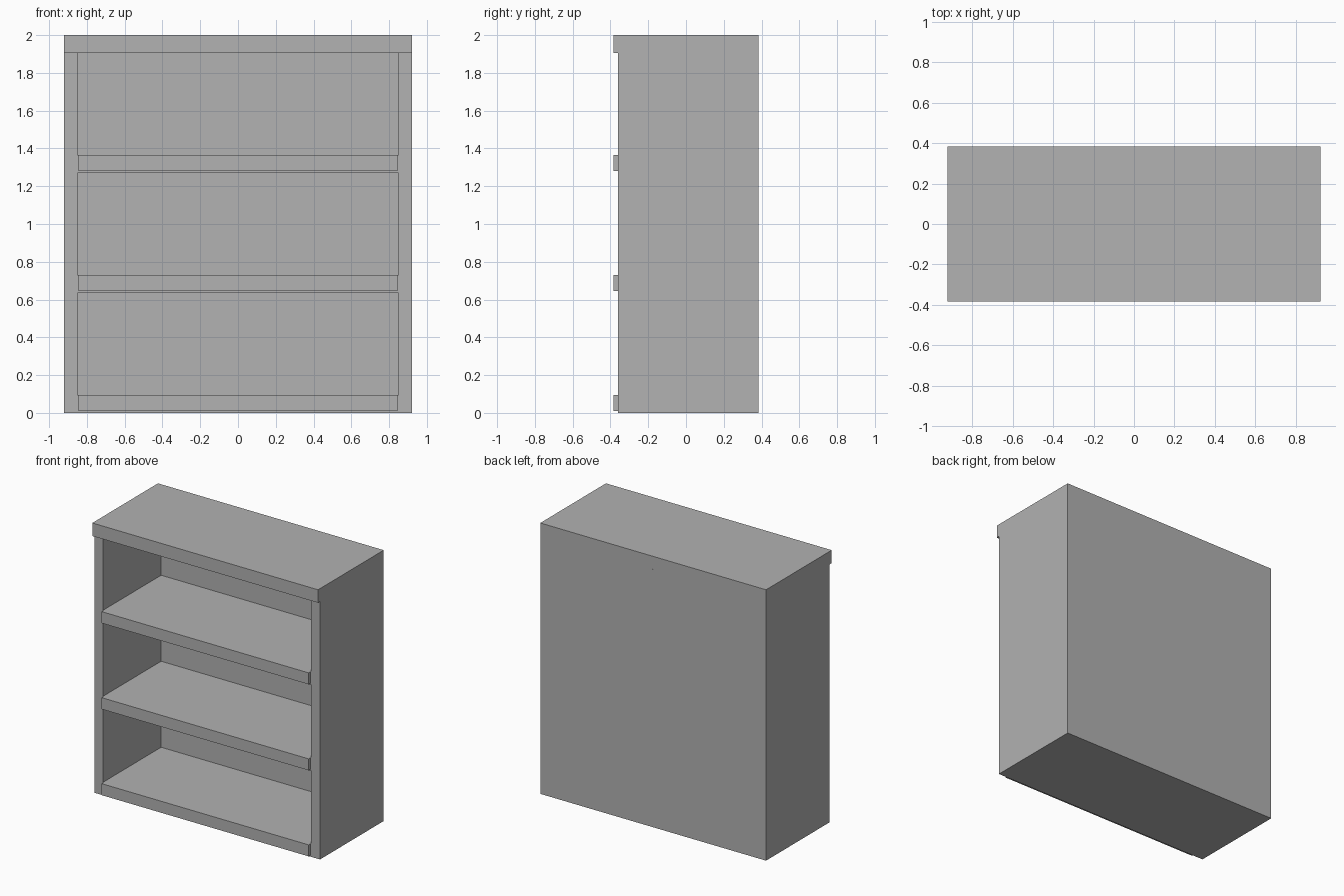
import bpy

cube = bpy.data.objects.get("Cube")
if cube:
    bpy.data.objects.remove(cube, do_unlink=True)

# Single grey finish
grey = bpy.data.materials.new("plain_grey")
grey.use_nodes = True
colour = (0.445, 0.445, 0.445, 1)
grey.diffuse_color = colour
grey.node_tree.nodes["Principled BSDF"].inputs["Base Color"].default_value = colour


def box(name, x, y, z):
    """Axis-aligned box from (low, high) ranges."""
    bpy.ops.mesh.primitive_cube_add(size=1)
    ob = bpy.context.object
    ob.name = name
    ranges = (x, y, z)
    for v in ob.data.vertices:
        v.co = [r[1] if c > 0 else r[0] for c, r in zip(v.co, ranges)]
    ob.data.materials.append(grey)
    return ob


half_w, half_d, height = 0.922, 0.383, 2.0
wall = 0.072            # side panel thickness
lip = 0.023             # how far the front trims stand proud
front = -half_d + lip   # front plane of the carcass
inner = half_w - wall
back_in = 0.317         # inside face of the back panel
board = 0.096           # shelf and top thickness

# Carcass
for side, name in ((1, "left_side"), (-1, "right_side")):
    box(name, sorted((side * inner, side * half_w)), (front, half_d), (0, height - board))
box("back_panel", (-inner, inner), (back_in, half_d), (0, height - board))

# Top board with its full-width front trim
box("top_board", (-half_w, half_w), (front, half_d), (height - board, height))
box("top_trim", (-half_w, half_w), (-half_d, front), (height - board, height))

# Evenly spaced shelves, each with a slightly smaller front trim
for i, name in enumerate(("bottom", "middle", "upper")):
    z = i * 0.635
    box(name + "_shelf", (-inner, inner), (front, back_in), (z, z + board))
    gap = 0.005
    box(name + "_shelf_trim", (-inner + gap, inner - gap), (-half_d, front),
        (z + 0.011, z + board))
